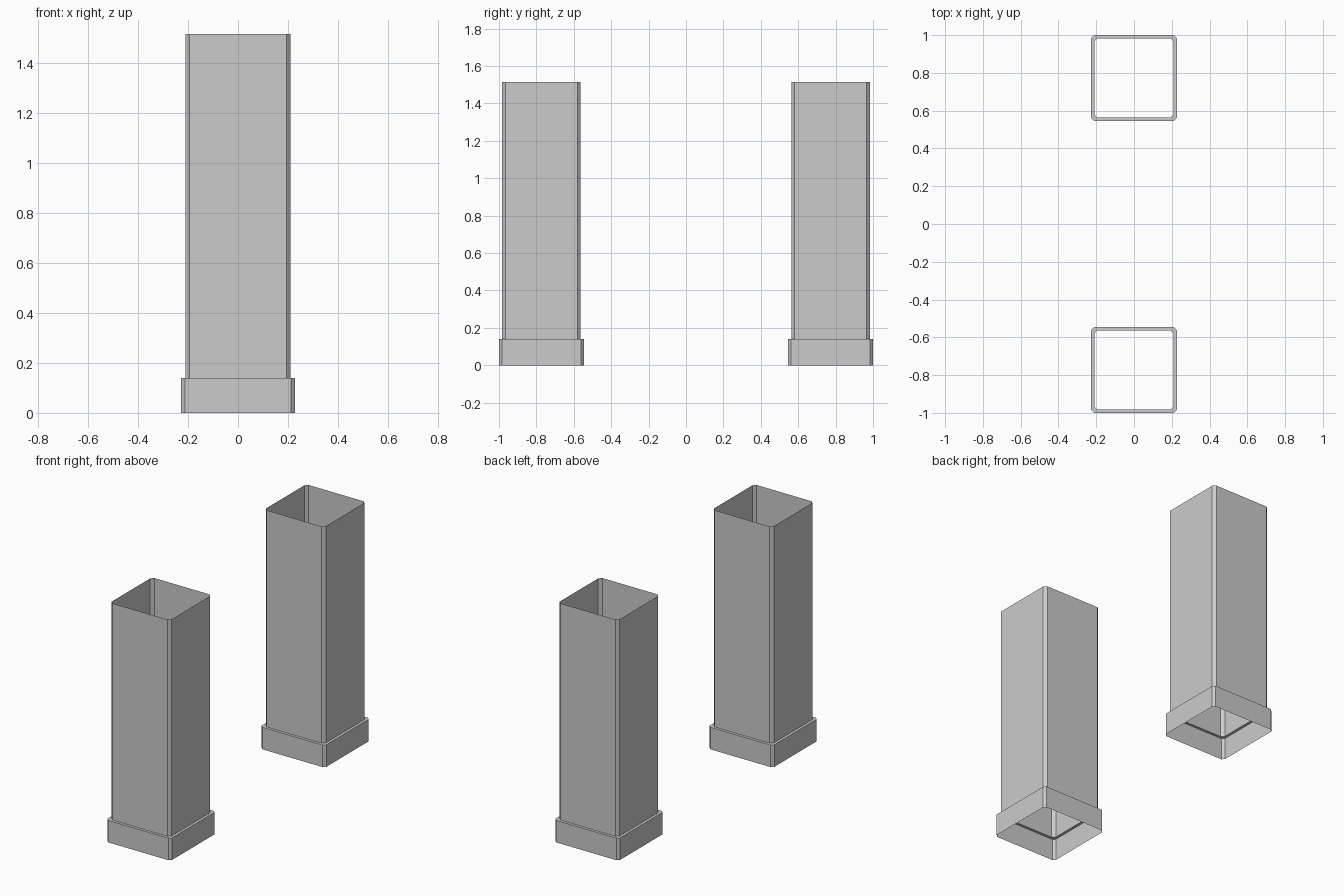
import bpy, bmesh

if "Cube" in bpy.data.objects:
    bpy.data.objects.remove(bpy.data.objects["Cube"])


def ring(bm, half, chamfer, z):
    """Square loop with clipped corners."""
    a, b = half, half - chamfer
    pts = [(b, -a), (a, -b), (a, b), (b, a), (-b, a), (-a, b), (-a, -b), (-b, -a)]
    return [bm.verts.new((x, y, z)) for x, y in pts]


def pillar(name, y):
    # Open shell: wide base sleeve, thin ledge, tall shaft
    bm = bmesh.new()
    sections = [(0.227, 0.015, 0.0), (0.227, 0.015, 0.14),
                (0.21, 0.017, 0.14), (0.21, 0.017, 1.515)]
    rings = [ring(bm, *s) for s in sections]
    for lo, hi in zip(rings, rings[1:]):
        for i in range(8):
            j = (i + 1) % 8
            bm.faces.new((lo[i], lo[j], hi[j], hi[i]))
    mesh = bpy.data.meshes.new(name)
    bm.to_mesh(mesh)
    bm.free()
    obj = bpy.data.objects.new(name, mesh)
    obj.location.y = y
    bpy.context.collection.objects.link(obj)


# Matching front and back pillars
for name, side in (("front_pillar", -1), ("back_pillar", 1)):
    pillar(name, side * 0.773)
